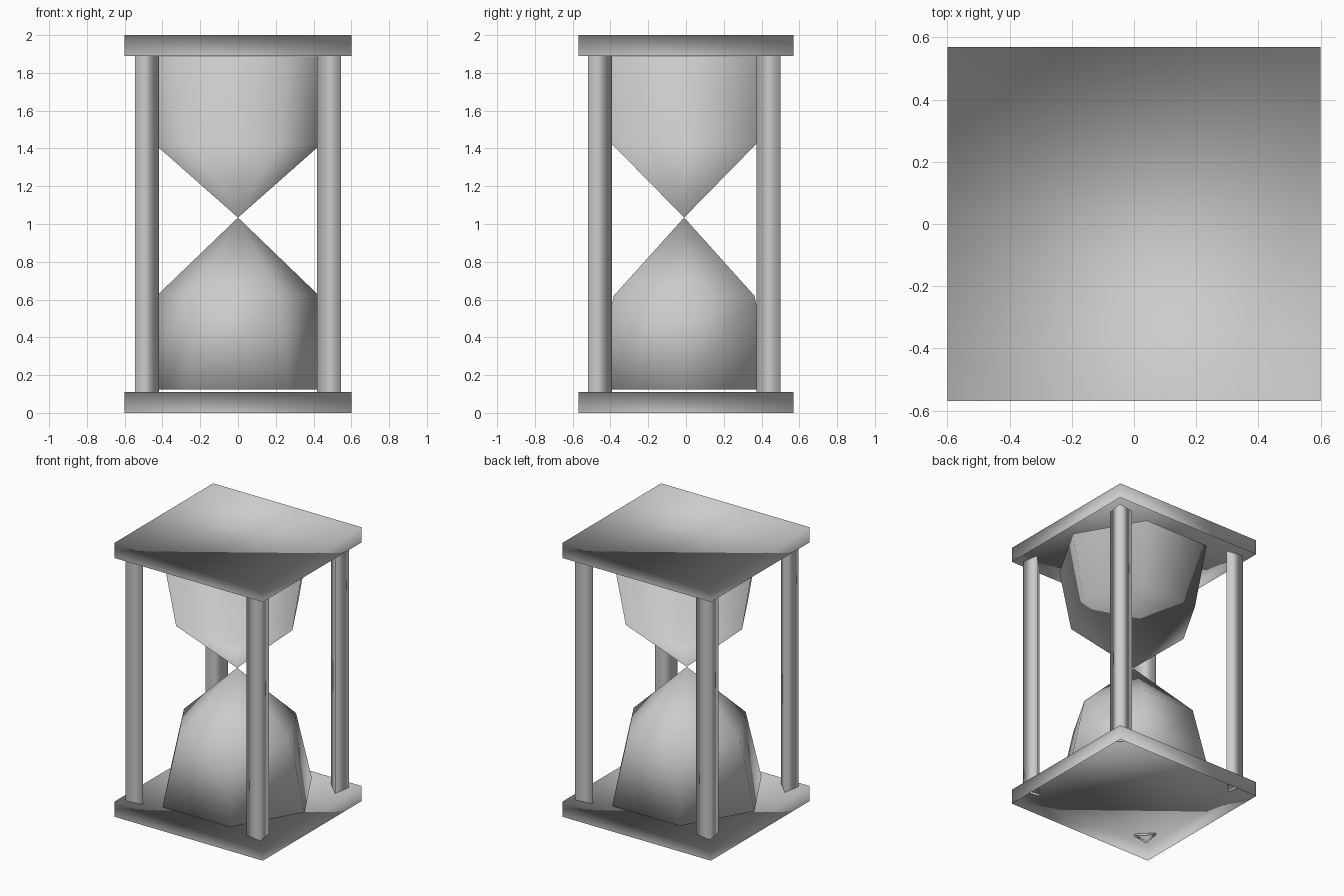
import bpy
import bmesh
import math
from mathutils import Vector

cube = bpy.data.objects.get("Cube")
if cube:
    bpy.data.objects.remove(cube, do_unlink=True)

grey = bpy.data.materials.new("plain grey")
grey.use_nodes = True
colour = (0.6, 0.6, 0.6, 1)
grey.diffuse_color = colour
grey.node_tree.nodes["Principled BSDF"].inputs["Base Color"].default_value = colour

CENTRE_Y = -0.01
WAIST_Z = 1.034


def finish(name, bm, turned=()):
    """Make a smooth grey object, with some faces turned over."""
    bmesh.ops.recalc_face_normals(bm, faces=bm.faces)
    bmesh.ops.reverse_faces(bm, faces=list(turned))
    for face in bm.faces:
        face.smooth = True
    mesh = bpy.data.meshes.new(name)
    bm.to_mesh(mesh)
    bm.free()
    mesh.materials.append(grey)
    obj = bpy.data.objects.new(name, mesh)
    bpy.context.collection.objects.link(obj)
    return obj


def add_ring(bm, points):
    return [bm.verts.new(p) for p in points]


def add_band(bm, low, high):
    for i in range(len(low)):
        j = (i + 1) % len(low)
        bm.faces.new((low[i], low[j], high[j], high[i]))


def plate(name, z0, z1):
    """Lid with a top and four sides, hollow underneath."""
    bm = bmesh.new()
    bmesh.ops.create_cube(bm, size=1)
    bmesh.ops.scale(bm, vec=(1.2, 1.14, z1 - z0), verts=bm.verts)
    bmesh.ops.translate(bm, vec=(0, 0, (z0 + z1) / 2), verts=bm.verts)
    under = [f for f in bm.faces if f.normal.z < -0.5]
    bmesh.ops.delete(bm, geom=under, context="FACES_ONLY")
    sides = [f for f in bm.faces if abs(f.normal.z) < 0.5]
    finish(name, bm, sides)


def bulb(name, rim, shoulder, turn_cone):
    """Six-sided bulb: tapered wall, closed end, cone running to the waist."""
    bm = bmesh.new()
    angles = [math.radians(60 * i) for i in range(6)]
    outer, inner = [
        add_ring(bm, [(r * math.cos(a), CENTRE_Y + r * math.sin(a), z) for a in angles])
        for r, z in (rim, shoulder)]
    add_band(bm, outer, inner)
    bm.faces.new(outer)
    tip = bm.verts.new((0, CENTRE_Y, WAIST_Z))
    cone = [bm.faces.new((inner[i - 1], inner[i], tip)) for i in range(6)]
    finish(name, bm, cone if turn_cone else ())


# End plates
plate("bottom_plate", 0, 0.11)
plate("top_plate", 1.89, 2.0)

# Glass bulbs meeting at the waist
bulb("lower_bulb", (0.545, 0.125), (0.43, 0.62), False)
bulb("upper_bulb", (0.53, 1.888), (0.446, 1.428), True)

# Triangular posts, each with its ridge pointing to its corner
for side, sx in (("left", 1), ("right", -1)):
    for end, sy in (("front", -1), ("back", 1)):
        ridge = Vector((sx * 0.545, CENTRE_Y + sy * 0.51))
        outward = Vector((sx, sy)).normalized()
        across = Vector((-outward.y, outward.x))
        base = ridge - outward * 0.105
        section = [ridge, base + across * 0.075, base - across * 0.075]
        bm = bmesh.new()
        foot, head = [add_ring(bm, [(p.x, p.y, z) for p in section]) for z in (0.095, 1.89)]
        add_band(bm, foot, head)
        finish(f"{end}_{side}_post", bm)
